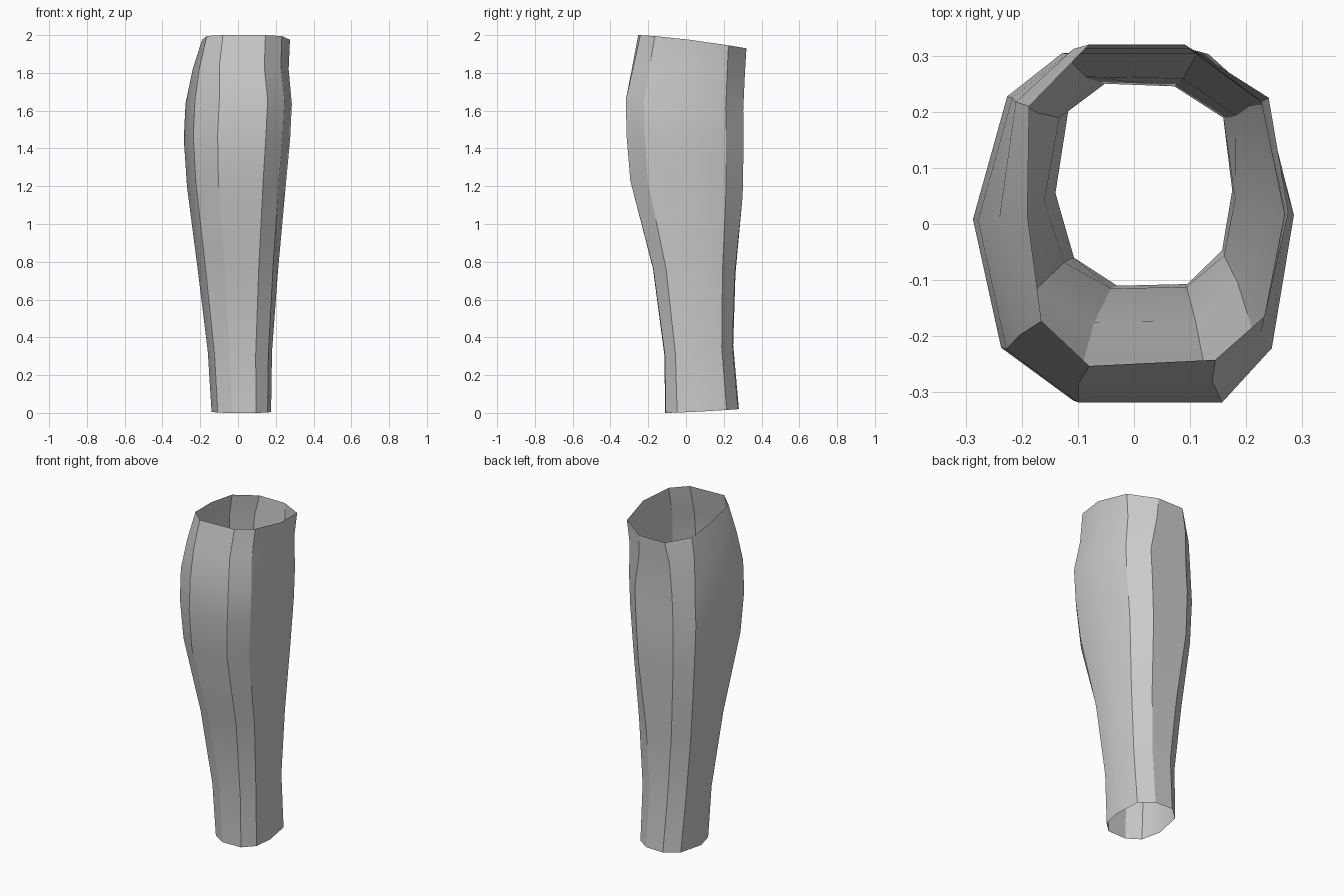
import bpy, bmesh, math

if "Cube" in bpy.data.objects:
    bpy.data.objects.remove(bpy.data.objects["Cube"])

# Cross-section outlines (10 sides, anticlockwise from front left)
ANKLE = [(-.03, -.11), (.095, -.107), (.157, -.047), (.175, .06), (.156, .215),
         (.075, .275), (-.04, .28), (-.115, .215), (-.14, .055), (-.107, -.06)]
CALF = [(-.105, -.315), (.155, -.315), (.245, -.218), (.285, .02), (.235, .215),
        (.13, .308), (-.125, .308), (-.225, .23), (-.287, .01), (-.236, -.22)]
KNEE = [(-.08, -.253), (.145, -.242), (.232, -.165), (.275, .02), (.24, .225),
        (.09, .32), (-.08, .32), (-.187, .21), (-.19, .015), (-.165, -.173)]

# Rings: left, right, front, back, z at front, z at back, shape (0 ankle, 1 calf, 2 knee)
RINGS = [(-.14, .175, -.11, .28, 0, .02, 0),
         (-.16, .18, -.115, .25, .31, .36, 0),
         (-.213, .212, -.175, .262, .765, .74, .5),
         (-.27, .252, -.295, .30, 1.23, 1.15, 1),
         (-.287, .276, -.315, .305, 1.47, 1.42, 1),
         (-.278, .285, -.318, .303, 1.66, 1.60, 1),
         (-.24, .268, -.285, .312, 1.83, 1.80, 1.5),
         (-.19, .275, -.253, .32, 2.0, 1.93, 2)]


def unit(outline):
    xs, ys = zip(*outline)
    return [((x - min(xs)) / (max(xs) - min(xs)),
             (y - min(ys)) / (max(ys) - min(ys))) for x, y in outline]


SHAPES = [unit(s) for s in (ANKLE, CALF, KNEE)]


def section(s):
    i = min(int(s), 1)
    t = s - i
    return [(a[0] + (b[0] - a[0]) * t, a[1] + (b[1] - a[1]) * t)
            for a, b in zip(SHAPES[i], SHAPES[i + 1])]


# Open lower-leg sleeve, lofted through the rings
bm = bmesh.new()
loops = []
for xl, xr, yf, yb, zf, zb, s in RINGS:
    loops.append([bm.verts.new((xl + (xr - xl) * u, yf + (yb - yf) * v,
                                zf + (zb - zf) * max(v, 0) ** 1.4))
                  for u, v in section(s)])
for low, high in zip(loops, loops[1:]):
    for i in range(10):
        j = (i + 1) % 10
        bm.faces.new((low[i], low[j], high[j], high[i]))

mesh = bpy.data.meshes.new("leg_sleeve")
bm.to_mesh(mesh)
bm.free()
leg = bpy.data.objects.new("leg_sleeve", mesh)
bpy.context.collection.objects.link(leg)
bpy.context.view_layer.objects.active = leg
leg.select_set(True)
bpy.ops.object.shade_smooth_by_angle(angle=math.radians(30))
